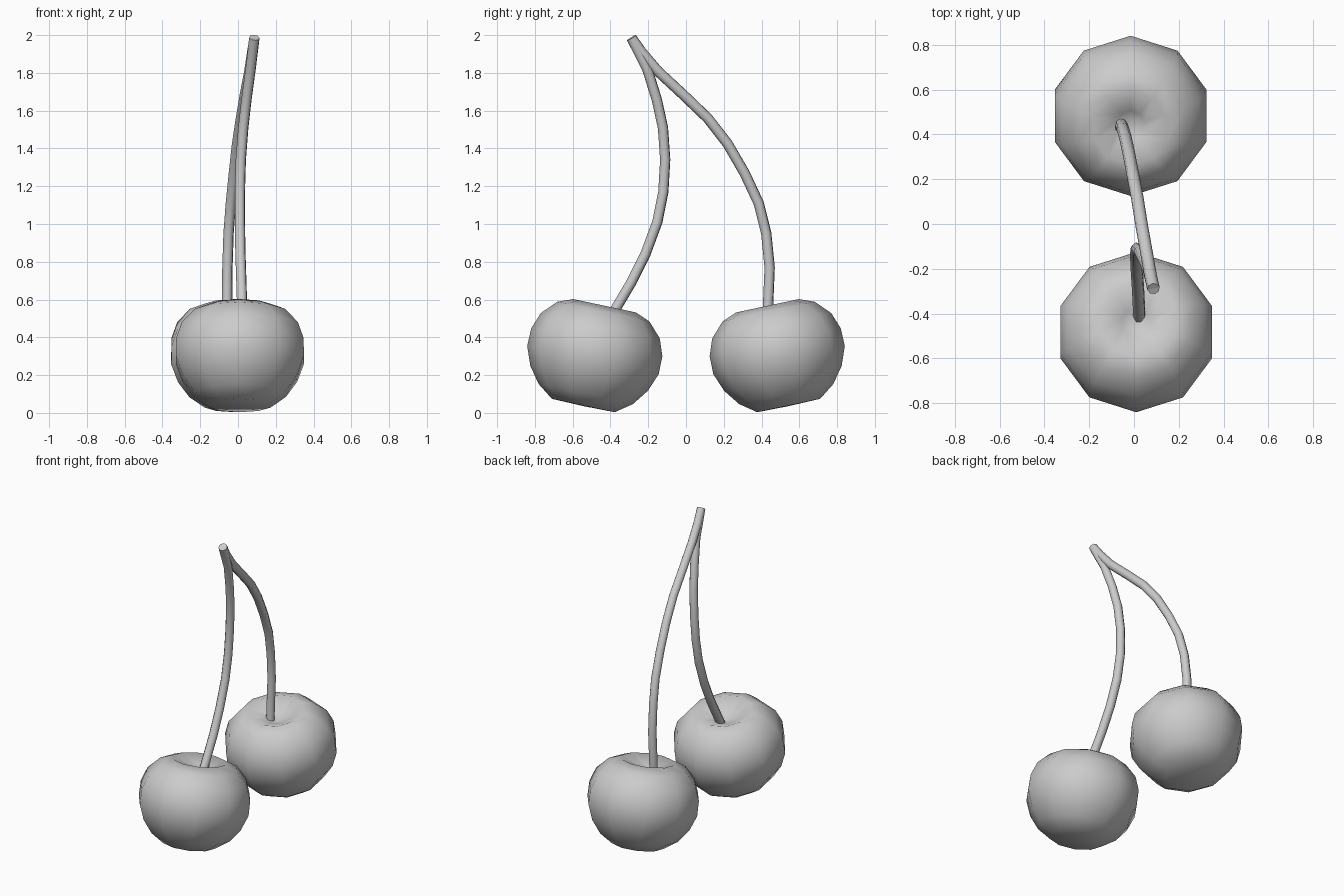
import bpy
import bmesh
from math import radians, pi
from mathutils import Matrix, Vector

if "Cube" in bpy.data.objects:
    bpy.data.objects.remove(bpy.data.objects["Cube"])

SIDES = 10

# Half section of the fruit (radius, height), from the stem dimple to the base
PROFILE = [(0.065, 0.215), (0.17, 0.268), (0.25, 0.236), (0.322, 0.16),
           (0.355, 0.07), (0.356, -0.026), (0.318, -0.125), (0.255, -0.21),
           (0.17, -0.272)]
DIMPLE_Z, BASE_Z = 0.185, -0.275


def cherry(name, location, tilt):
    """Lathe the profile in ten sides, then lean it towards its twin."""
    bm = bmesh.new()
    rings = []
    for r, z in PROFILE:
        rings.append([bm.verts.new(Matrix.Rotation(2 * pi * i / SIDES, 3, 'Z') @ Vector((0, r, z)))
                      for i in range(SIDES)])
    top = bm.verts.new((0, 0, DIMPLE_Z))
    base = bm.verts.new((0, 0, BASE_Z))
    for i in range(SIDES):
        j = (i + 1) % SIDES
        bm.faces.new((top, rings[0][i], rings[0][j]))
        bm.faces.new((base, rings[-1][j], rings[-1][i]))
        for a, b in zip(rings, rings[1:]):
            bm.faces.new((a[i], b[i], b[j], a[j]))
    bmesh.ops.recalc_face_normals(bm, faces=bm.faces)
    for f in bm.faces:
        f.smooth = True
    mesh = bpy.data.meshes.new(name)
    bm.to_mesh(mesh)
    bm.free()
    obj = bpy.data.objects.new(name, mesh)
    obj.location = location
    obj.rotation_euler.x = tilt
    bpy.context.collection.objects.link(obj)


def stem(name, points):
    """Round tube along a path, capped at both ends."""
    curve = bpy.data.curves.new(name, 'CURVE')
    curve.dimensions = '3D'
    curve.bevel_depth = 0.028
    curve.bevel_resolution = 2
    curve.use_fill_caps = True
    spline = curve.splines.new('POLY')
    spline.points.add(len(points) - 1)
    for p, co in zip(spline.points, points):
        p.co = (*co, 1)
    obj = bpy.data.objects.new(name, curve)
    bpy.context.collection.objects.link(obj)
    bpy.ops.object.select_all(action='DESELECT')
    obj.select_set(True)
    bpy.context.view_layer.objects.active = obj
    bpy.ops.object.convert(target='MESH')
    bpy.ops.object.shade_smooth_by_angle(angle=radians(50))


# Fruits
cherry("front_cherry", (0.01, -0.487, 0.305), radians(-12))
cherry("back_cherry", (-0.015, 0.487, 0.305), radians(12))

# Stems, joined at the top
stem("front_stem", [(0.087, -0.288, 1.985), (0.067, -0.205, 1.82), (0.045, -0.155, 1.66),
                    (0.028, -0.122, 1.51), (0.015, -0.11, 1.34), (0.01, -0.12, 1.17),
                    (0.01, -0.152, 1.01), (0.013, -0.215, 0.84), (0.018, -0.29, 0.69),
                    (0.022, -0.37, 0.555), (0.024, -0.42, 0.47)])
stem("back_stem", [(0.087, -0.288, 1.985), (0.075, -0.235, 1.91), (0.06, -0.15, 1.81),
                   (0.035, -0.01, 1.68), (0.015, 0.115, 1.56), (-0.005, 0.22, 1.425),
                   (-0.022, 0.31, 1.27), (-0.038, 0.385, 1.11), (-0.05, 0.425, 0.95),
                   (-0.056, 0.443, 0.77), (-0.058, 0.435, 0.58), (-0.058, 0.43, 0.46)])
